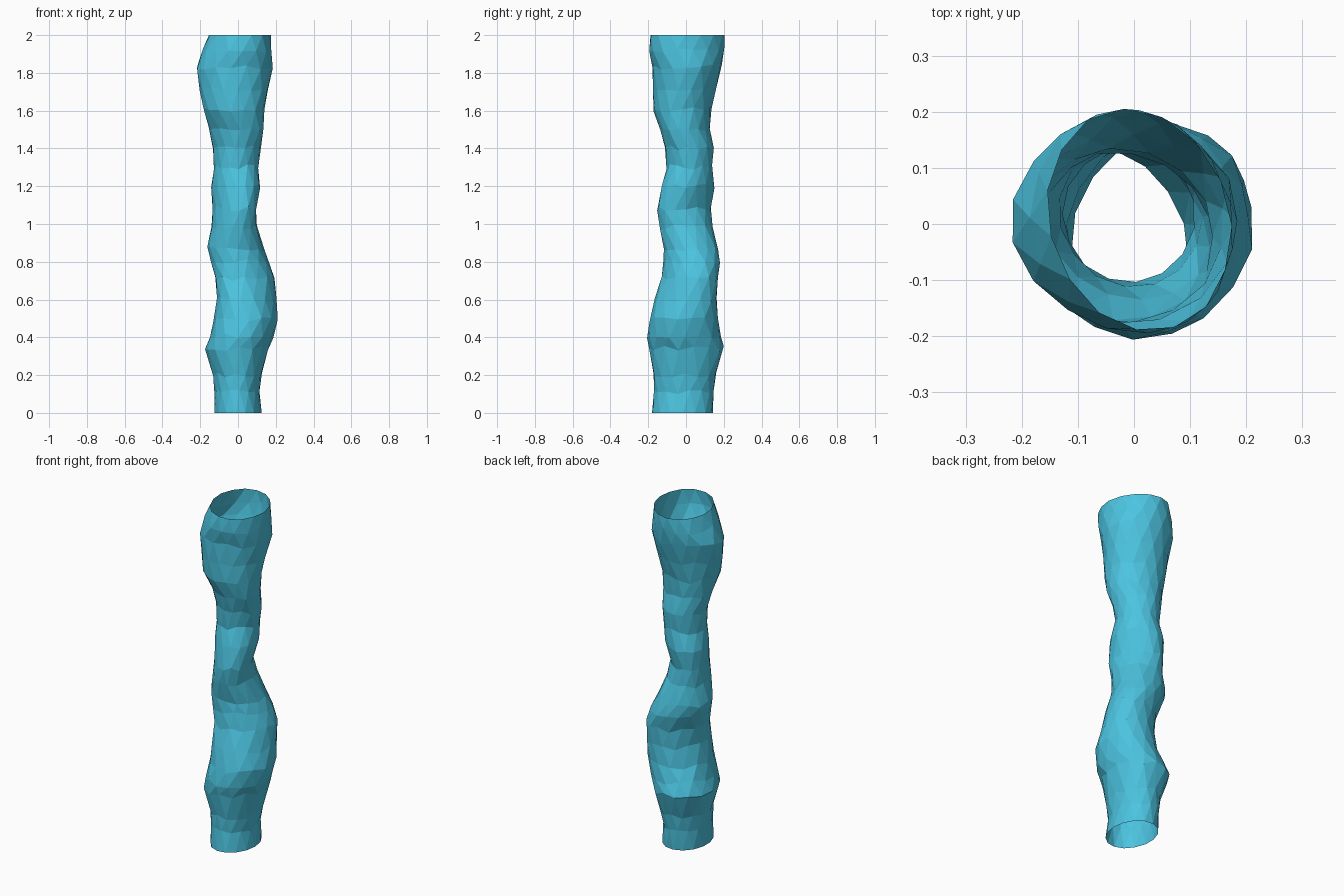
import bpy, bmesh, math, random

random.seed(4)
SIDES = 15

# cross-sections: z, left x, right x, front y, back y, diagonal skew
RINGS = [
    (0.00, -.125, .125, -.180, .143, 0),
    (0.11, -.125, .113, -.168, .145, 0),
    (0.20, -.132, .126, -.172, .160, 0),
    (0.34, -.174, .160, -.197, .200, 0),
    (0.41, -.150, .187, -.205, .183, .001),
    (0.49, -.127, .212, -.192, .167, .002),
    (0.60, -.112, .204, -.165, .163, .0045),
    (0.71, -.120, .194, -.130, .168, .0055),
    (0.80, -.143, .165, -.118, .181, .003),
    (0.87, -.162, .138, -.118, .168, .001),
    (0.98, -.140, .100, -.140, .140, -.002),
    (1.08, -.135, .095, -.152, .132, -.005),
    (1.20, -.140, .115, -.128, .150, -.0035),
    (1.30, -.125, .107, -.102, .137, 0),
    (1.40, -.132, .120, -.110, .145, -.001),
    (1.50, -.155, .135, -.135, .127, -.0025),
    (1.61, -.186, .140, -.171, .133, -.001),
    (1.72, -.200, .158, -.173, .158, 0),
    (1.83, -.217, .183, -.176, .187, 0),
    (1.92, -.183, .178, -.195, .202, -.003),
    (2.00, -.152, .172, -.188, .203, -.004),
]

# one colour for the whole tube
teal = bpy.data.materials.new("teal")
teal.diffuse_color = (0.072, 0.55, 0.745, 1)

# irregular open tube: skewed ellipses lofted up the height
bm = bmesh.new()
loops = []
for k, (z, x0, x1, y0, y1, c) in enumerate(RINGS):
    a, b = ((x1 - x0) / 2) ** 2, ((y1 - y0) / 2) ** 2
    s = math.sqrt(a * b - c * c)
    t = math.sqrt(a + b + 2 * s)
    ring = []
    for i in range(SIDES):
        ang = 2 * math.pi * (i + 0.5 * (k % 2)) / SIDES
        u, v = math.cos(ang), math.sin(ang)
        grow = 1.01 + random.uniform(-.012, .012)
        x = (x0 + x1) / 2 + grow * ((a + s) * u + c * v) / t
        y = (y0 + y1) / 2 + grow * (c * u + (b + s) * v) / t
        inner = 0 < k < len(RINGS) - 1
        dz = random.uniform(-.015, .015) if inner else 0
        ring.append(bm.verts.new((x, y, z + dz)))
    loops.append(ring)

# triangle bands between neighbouring half-step rings
for k in range(len(loops) - 1):
    lo, hi = loops[k], loops[k + 1]
    for i in range(SIDES):
        j = (i + 1) % SIDES
        if k % 2 == 0:
            bm.faces.new((lo[i], lo[j], hi[i]))
            bm.faces.new((lo[j], hi[j], hi[i]))
        else:
            bm.faces.new((lo[i], hi[j], hi[i]))
            bm.faces.new((lo[i], lo[j], hi[j]))

mesh = bpy.data.meshes.new("wavy_tube")
bm.to_mesh(mesh)
bm.free()
mesh.materials.append(teal)
tube = bpy.data.objects.new("wavy_tube", mesh)
bpy.context.collection.objects.link(tube)
